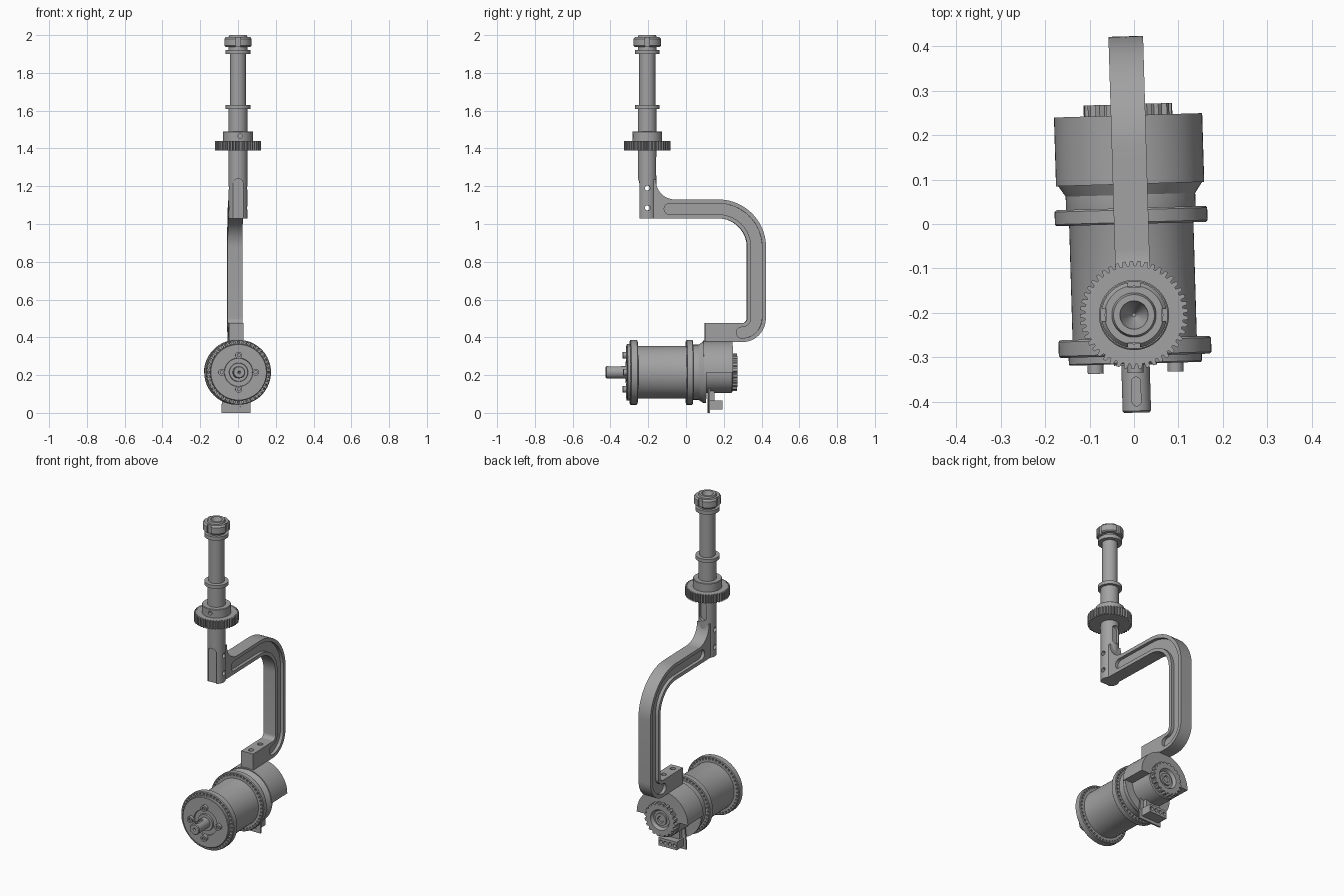
import bpy, bmesh
from math import sin, cos, pi, radians
from mathutils import Matrix, Vector

cube = bpy.data.objects.get("Cube")
if cube:
    bpy.data.objects.remove(cube)

steel = bpy.data.materials.new("grey_steel")
steel.use_nodes = True
GREY = (0.36, 0.36, 0.36, 1)
steel.diffuse_color = GREY
steel.node_tree.nodes["Principled BSDF"].inputs["Base Color"].default_value = GREY

# Frames: the arm and motor swing slightly about the spindle axis
PIVOT = Matrix.Translation((0, -0.205, 0))
SWING = PIVOT @ Matrix.Rotation(radians(1.7), 4, 'Z') @ PIVOT.inverted()
MOTOR = SWING @ Matrix.Translation((0, 0, 0.215)) @ Matrix.Rotation(-pi / 2, 4, 'X')
SIDE = SWING @ Matrix(((0, 0, 1), (1, 0, 0), (0, 1, 0))).to_4x4()
parts = []


def finish(name, bm, frame):
    bmesh.ops.recalc_face_normals(bm, faces=bm.faces)
    bm.transform(frame)
    mesh = bpy.data.meshes.new(name)
    bm.to_mesh(mesh)
    bm.free()
    mesh.materials.append(steel)
    obj = bpy.data.objects.new(name, mesh)
    bpy.context.collection.objects.link(obj)
    parts.append(obj)
    return obj


def lathe(name, profile, frame, segs=64):
    """Revolve (radius, height) points, closing both ends on the axis."""
    bm = bmesh.new()
    pts = [(0, profile[0][1])] + profile + [(0, profile[-1][1])]
    vs = [bm.verts.new((r, 0, h)) for r, h in pts]
    es = [bm.edges.new(p) for p in zip(vs, vs[1:])]
    bmesh.ops.spin(bm, geom=vs + es, cent=(0, 0, 0), axis=(0, 0, 1),
                   angle=2 * pi, steps=segs, use_merge=True)
    bmesh.ops.remove_doubles(bm, verts=bm.verts, dist=1e-5)
    return finish(name, bm, frame)


def prism(name, pts, lo, hi, frame):
    bm = bmesh.new()
    face = bm.faces.new([bm.verts.new((a, b, lo)) for a, b in pts])
    top = bmesh.ops.extrude_face_region(bm, geom=[face])["geom"]
    verts = [v for v in top if isinstance(v, bmesh.types.BMVert)]
    bmesh.ops.translate(bm, verts=verts, vec=(0, 0, hi - lo))
    return finish(name, bm, frame)


def box(name, lo, hi, frame):
    pts = [(lo[0], lo[1]), (hi[0], lo[1]), (hi[0], hi[1]), (lo[0], hi[1])]
    return prism(name, pts, lo[2], hi[2], frame)


def pegs(name, spots, r, lo, hi, frame, segs=16):
    """Equal cylinders along the frame's z, in one mesh."""
    bm = bmesh.new()
    for a, b in spots:
        bmesh.ops.create_cone(bm, cap_ends=True, segments=segs, radius1=r, radius2=r,
                              depth=hi - lo, matrix=Matrix.Translation((a, b, (lo + hi) / 2)))
    return finish(name, bm, frame)


def cut(obj, cutter):
    mod = obj.modifiers.new("cut", 'BOOLEAN')
    mod.operation, mod.solver, mod.object = 'DIFFERENCE', 'EXACT', cutter
    bpy.context.view_layer.update()
    deps = bpy.context.evaluated_depsgraph_get()
    mesh = bpy.data.meshes.new_from_object(obj.evaluated_get(deps))
    obj.modifiers.clear()
    obj.data = mesh
    parts.remove(cutter)
    bpy.data.objects.remove(cutter)


def arc(cx, cy, r, a0, a1, n=12):
    angles = [radians(a0 + (a1 - a0) * i / n) for i in range(n + 1)]
    return [(cx + r * cos(a), cy + r * sin(a)) for a in angles]


def ring(r, n, start=0.0):
    return [(r * cos(start + 2 * pi * i / n), r * sin(start + 2 * pi * i / n)) for i in range(n)]


def toothed(n, root, tip):
    pts = []
    for i in range(n):
        for frac, r in ((0, root), (0.25, root), (0.4, tip), (0.8, tip)):
            a = 2 * pi * (i + frac) / n
            pts.append((r * cos(a), r * sin(a)))
    return pts


def band(path, half, rounded=False):
    """Outline of a strip of constant width along a path."""
    pts = [Vector(p) for p in path]
    left, right, dirs = [], [], []
    for i, p in enumerate(pts):
        d = (pts[min(i + 1, len(pts) - 1)] - pts[max(i - 1, 0)]).normalized()
        n = Vector((-d.y, d.x)) * half
        left.append(p + n)
        right.append(p - n)
        dirs.append(d)

    def cap(p, d):
        n = Vector((-d.y, d.x))
        return [p + half * (n * cos(t) + d * sin(t)) for t in (pi * k / 8 for k in range(1, 8))]
    end = cap(pts[-1], dirs[-1]) if rounded else []
    start = cap(pts[0], -dirs[0]) if rounded else []
    return left + end + right[::-1] + start


# Spindle column
column = lathe("spindle_tube", [(.05, 1.03), (.05, 1.61), (.043, 1.615), (.043, 1.9), (.05, 1.91),
                                (.05, 1.99), (.046, 2.0), (.032, 2.0), (.028, 1.985), (.004, 1.94)], PIVOT)
flat = [(-.028, 1.0), (.028, 1.0)] + arc(0, 1.212, .028, 0, 180)
FRONT = SWING @ PIVOT @ Matrix.Rotation(pi / 2, 4, 'X')   # local z points to the front
cut(column, prism("flat_cutter", flat, .036, .08, FRONT))
slot = arc(0, 1.34, .022, 0, 180) + arc(0, 1.27, .022, 180, 360)
cut(column, prism("slot_cutter", slot, -.08, -.03, FRONT))
cut(column, pegs("cross_holes", [(-.205, 1.19), (-.205, 1.085)], .014, -.1, .1, SIDE))
lathe("lower_collar", [(.04, 1.61), (.066, 1.61), (.066, 1.63), (.04, 1.63)], PIVOT)
lathe("upper_collar", [(.04, 1.9), (.066, 1.9), (.066, 1.922), (.04, 1.922)], PIVOT)
hub = lathe("gear_hub", [(.079, 1.438), (.079, 1.488), (.076, 1.491), (.05, 1.491)], PIVOT)
cut(hub, pegs("hub_hole", [(.01, 1.466)], .012, .06, .1, FRONT))
prism("spur_gear", toothed(45, .111, .122), 1.39, 1.44, PIVOT)

# Slotted lock nut, open in the middle
nut = lathe("lock_nut", [(.068, 1.938), (.074, 1.944), (.074, 1.98), (.066, 1.99), (.058, 1.99)], PIVOT)
for k in range(4):
    turn = PIVOT @ Matrix.Rotation(k * pi / 2, 4, 'Z')
    cut(nut, box("notch_cutter", (.062, -.013, 1.9), (.1, .013, 2.02), turn))
cut(nut, pegs("nut_bore", [(0, 0)], .049, 1.9, 2.05, PIVOT, 48))

# Curved arm with a groove on each side
bends = arc(.17, .877, .203, 90, 0, 20) + arc(.297, .5, .075, 0, -90)
arm = prism("curved_arm", band([(-.18, 1.08)] + bends + [(.1, .425)], .05), -.039, .039, SIDE)
groove = band([(-.088, 1.08)] + bends + [(.294, .425)], .029, True)
for lo, hi in ((-.06, -.02), (.02, .06)):
    cut(arm, prism("groove_cutter", groove, lo, hi, SIDE))
cut(arm, pegs("foot_holes", [(0, .14), (0, .23)], .015, .44, .5, SWING))
gusset = [(-.18, 1.12), (-.18, 1.235), (-.16, 1.235)] + arc(-.06, 1.23, .1, 180, 270) + [(-.06, 1.12)]
prism("arm_gusset", gusset, -.039, .039, SIDE)

# Motor body and flanges
lathe("motor_body", [(.14, -.26), (.14, .01), (.146, .03), (.146, .066), (.162, .09), (.162, .105)], MOTOR)
for name, lo, hi in (("front_flange", -.297, -.257), ("rear_flange", 0, .036)):
    flange = lathe(name, [(.168, lo), (.172, lo + .004), (.172, hi - .004), (.168, hi)], MOTOR)
    cut(flange, pegs("flange_holes", ring(.159, 44), .006, lo - .01, hi + .01, MOTOR, 8))
lathe("front_plate", [(.15, -.29), (.15, -.312), (.147, -.315), (.076, -.315), (.074, -.308),
                      (.05, -.308), (.048, -.318), (.03, -.318)], MOTOR)
bolts = pegs("plate_bolts", ring(.09, 4), .018, -.335, -.31, MOTOR, 24)
cut(bolts, pegs("bolt_sockets", ring(.09, 4), .009, -.36, -.325, MOTOR, 6))

# Drive shaft with keyway and centre hole
shaft = lathe("drive_shaft", [(.032, -.3), (.032, -.421), (.028, -.425), (.008, -.425), (.003, -.415)], MOTOR)
key = arc(0, -.355, .01, 0, 180) + arc(0, -.4, .01, 180, 360)
cut(shaft, prism("key_cutter", key, .235, .26, SWING))

# Rear hood over the upper half, with the core below
hood = [(x, -y) for x, y in arc(0, 0, .167, 0, 180, 32)]
prism("rear_hood", hood, .09, .245, MOTOR)
lathe("rear_core", [(.11, .1), (.11, .24), (.105, .245)], MOTOR)
cap = prism("rear_cap", toothed(20, .09, .1), .24, .27, MOTOR)
cut(cap, lathe("cap_recess", [(.05, .252), (.078, .3)], MOTOR))
lathe("cap_boss", [(.036, .24), (.036, .262), (.02, .262), (.016, .256)], MOTOR)

# Terminal plate and connector below the motor
plate = [(-.077, 0), (.077, 0), (.077, .04), (.06, .2), (-.06, .2), (-.077, .04)]
BACK = SWING @ Matrix.Rotation(pi / 2, 4, 'X')
terminal = prism("terminal_plate", plate, -.126, -.116, BACK)
spots = [(-.045 + .03 * i, .03) for i in range(4)]
cut(terminal, pegs("pin_holes", spots, .007, -.14, -.1, BACK))
block = box("connector_block", (-.06, .12, .018), (.06, .192, .066), SWING)
cut(block, pegs("wire_holes", [(x, .042) for x, _ in spots], .011, -.22, -.165, BACK))
box("connector_bracket", (-.05, .12, .06), (.05, .15, .13), SWING)

# Smooth the round surfaces, keep corners crisp
bpy.ops.object.select_all(action='DESELECT')
for obj in parts:
    obj.select_set(True)
bpy.context.view_layer.objects.active = parts[0]
bpy.ops.object.shade_smooth_by_angle(angle=radians(30))
